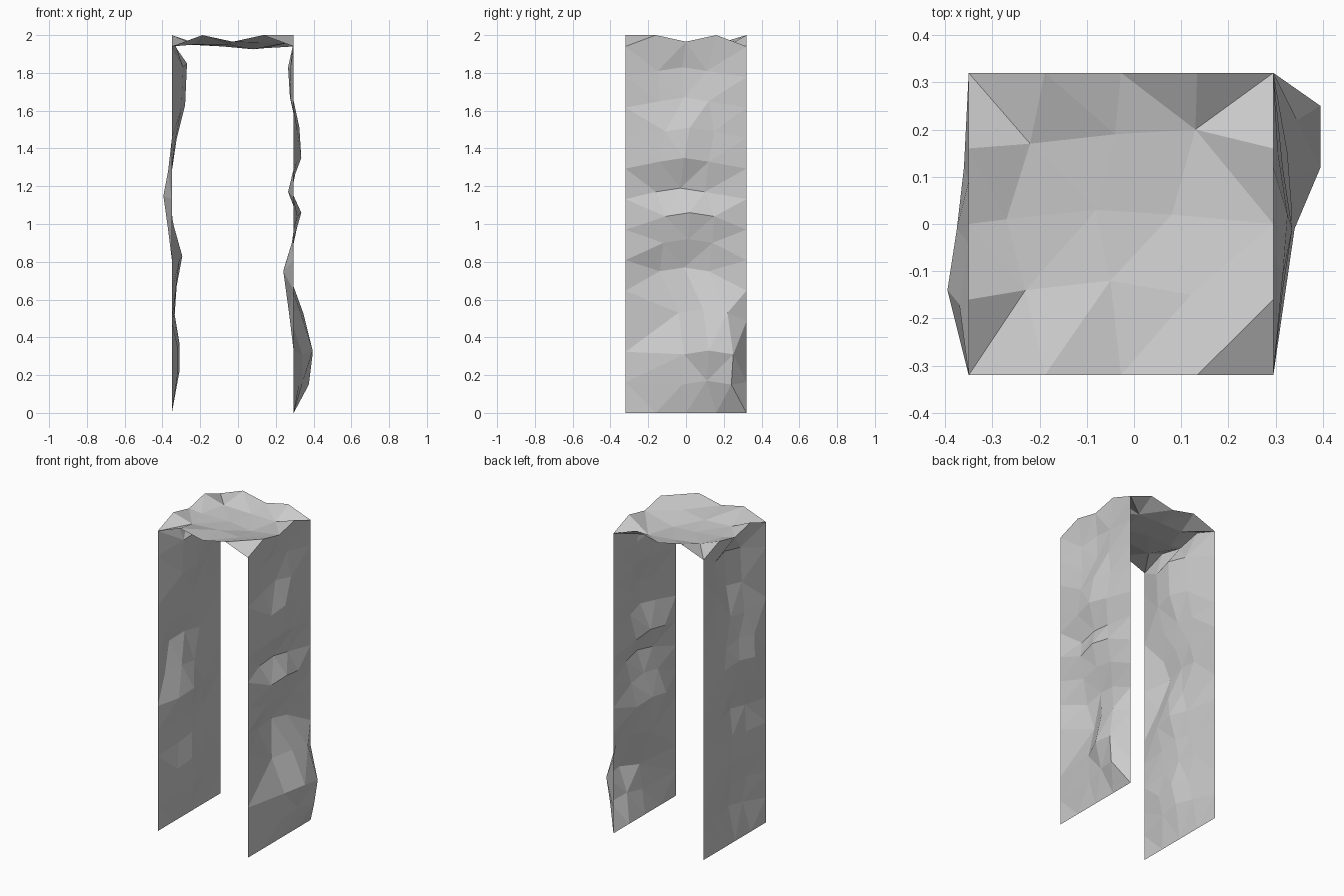
import bpy, bmesh

W, XL, XR, ZC = 0.32, -0.35, 0.295, 1.94
RIM = [1.94, 2.0, 1.965, 2.0, 1.94]      # wavy height of the shared top rim


def sheet(name, rows):
    """Flat-shaded triangulated surface from a grid of points."""
    bm = bmesh.new()
    vs = [[bm.verts.new(p) for p in r] for r in rows]
    for a, b in zip(vs, vs[1:]):
        for i in range(len(a) - 1):
            p, q, r, s = a[i], a[i + 1], b[i + 1], b[i]
            # split along the shorter diagonal
            if (p.co - r.co).length < (q.co - s.co).length:
                bm.faces.new((p, q, r)), bm.faces.new((p, r, s))
            else:
                bm.faces.new((p, q, s)), bm.faces.new((q, r, s))
    me = bpy.data.meshes.new(name)
    bm.to_mesh(me)
    bm.free()
    ob = bpy.data.objects.new(name, me)
    bpy.context.collection.objects.link(ob)
    return ob


def ys():
    return [-W + i * W / 2 for i in range(5)]


def wall(name, x, bumps):
    """Rocky wall: straight outer edges, three bumpy inner columns."""
    rows = [[(x, y, 0) for y in ys()]]
    for k, (z, sy, *dx) in enumerate(bumps, 1):
        ze = ZC * k / 12
        row = [(x, -W, ze)]
        for j, d in enumerate(dx):
            row.append((x + d, -0.14 + 0.13 * j + sy, z + (0.02 if j == 1 else 0)))
        rows.append(row + [(x, W, ze)])
    rows.append([(x, y, z) for y, z in zip(ys(), RIM)])
    return sheet(name, rows)


# Right wall: height, sideways shift, three bulge depths
wall("right_wall", XR, [
    (0.15, 0.12, 0.03, 0.05, 0.08),
    (0.31, 0.13, 0.045, 0.10, 0.10),
    (0.53, 0.10, -0.025, 0.03, 0.05),
    (0.75, 0.00, -0.055, -0.05, -0.03),
    (0.90, 0.02, -0.01, 0.0, 0.0),
    (1.04, 0.03, 0.02, 0.04, 0.03),
    (1.17, -0.02, -0.03, -0.02, -0.01),
    (1.33, 0.00, 0.02, 0.04, 0.02),
    (1.49, 0.03, 0.02, 0.03, 0.01),
    (1.65, 0.00, -0.015, -0.02, 0.0),
    (1.81, -0.01, -0.02, -0.03, -0.02)])

# Left wall
wall("left_wall", XL, [
    (0.20, 0.02, 0.03, 0.04, 0.02),
    (0.35, -0.02, 0.03, 0.04, 0.02),
    (0.50, 0.02, 0.01, 0.015, 0.01),
    (0.65, 0.00, 0.02, 0.025, 0.01),
    (0.81, -0.02, 0.04, 0.055, 0.03),
    (0.97, -0.08, -0.02, 0.01, 0.01),
    (1.15, 0.00, -0.045, -0.025, -0.01),
    (1.28, -0.03, -0.02, 0.0, 0.0),
    (1.43, 0.02, 0.015, 0.025, 0.02),
    (1.61, 0.00, 0.05, 0.07, 0.04),
    (1.83, 0.00, 0.06, 0.08, 0.06)])

# Roof: shared wavy rim around a bumpy middle
xs = [XL + i * (XR - XL) / 4 for i in range(5)]
inner = [[(-0.23, -0.14, 1.95), (-0.05, -0.12, 1.95), (0.12, -0.15, 1.96)],
         [(-0.27, 0.01, 1.95), (-0.08, 0.03, 1.94), (0.08, 0.02, 1.925)],
         [(-0.22, 0.17, 1.955), (-0.04, 0.19, 1.94), (0.13, 0.20, 1.93)]]
roof = [[(x, -W, z) for x, z in zip(xs, RIM)]]
for k, mid in enumerate(inner, 1):
    y = ys()[k]
    roof.append([(XL, y, RIM[k])] + mid + [(XR, y, RIM[k])])
roof.append([(x, W, z) for x, z in zip(xs, RIM)])
sheet("roof", roof)
